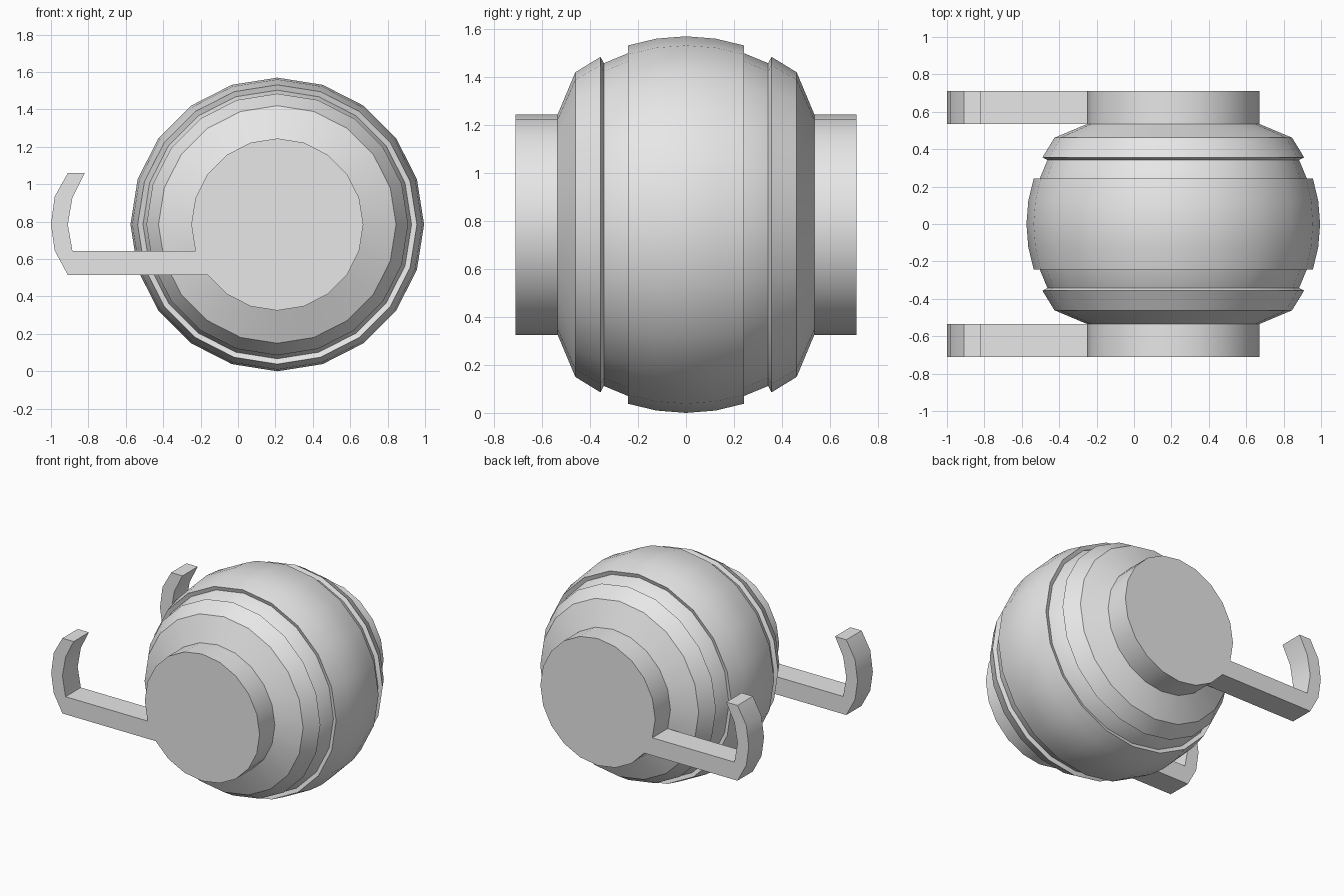
import bpy, bmesh, math

cube = bpy.data.objects.get("Cube")
if cube:
    bpy.data.objects.remove(cube, do_unlink=True)

SIDES = 20
CX, CZ = 0.21, 0.785       # axis of the barrel, running along y
OUTER, INNER = 0.785, 0.755
CAP_R, CAP_IN, CAP_OUT = 0.46, 0.535, 0.71

grey = bpy.data.materials.new("plain_grey")
grey.use_nodes = True
colour = (0.8, 0.8, 0.8, 1)
grey.diffuse_color = colour
grey.node_tree.nodes["Principled BSDF"].inputs["Base Color"].default_value = colour


def finish(name, bm):
    bmesh.ops.remove_doubles(bm, verts=bm.verts, dist=1e-4)
    bmesh.ops.recalc_face_normals(bm, faces=bm.faces)
    mesh = bpy.data.meshes.new(name)
    bm.to_mesh(mesh)
    bm.free()
    mesh.materials.append(grey)
    obj = bpy.data.objects.new(name, mesh)
    bpy.context.collection.objects.link(obj)
    bpy.ops.object.select_all(action="DESELECT")
    obj.select_set(True)
    bpy.context.view_layer.objects.active = obj
    bpy.ops.object.shade_smooth_by_angle(angle=math.radians(30))


def arc(radius, start, end, step=9):
    """Points (y, r) on a circle, by latitude in degrees."""
    angles = range(start, end + 1, step)
    return [(radius * math.sin(math.radians(a)), radius * math.cos(math.radians(a)))
            for a in angles]


def lathe(name, profile):
    """Turn a closed (y, r) profile about the barrel axis."""
    bm = bmesh.new()
    verts = [bm.verts.new((CX + r, y, CZ)) for y, r in profile]
    edges = [bm.edges.new((v, verts[i - 1])) for i, v in enumerate(verts)]
    bmesh.ops.spin(bm, geom=verts + edges, cent=(CX, 0, CZ), axis=(0, 1, 0),
                   angle=math.tau, steps=SIDES, use_merge=False)
    # the seam and any points on the axis are welded in finish
    bmesh.ops.dissolve_degenerate(bm, dist=1e-5, edges=bm.edges)
    finish(name, bm)


# Round core and the raised middle band
core = arc(INNER, -36, 36)
lathe("core", [(core[0][0], 0)] + core + [(core[-1][0], 0)])
lathe("middle_band", arc(OUTER, -18, 18) + arc(INNER - 0.01, -18, 18)[::-1])

# Cap outline with its hooked arm, as (x, z)
cap = [(CX + CAP_R * math.cos(math.radians(a)), CZ + CAP_R * math.sin(math.radians(a)))
       for a in range(-144, 199, 18)]
arm = [(-0.885, 0.643), (-0.91, 0.785), (-0.885, 0.93), (-0.82, 1.06),
       (-0.91, 1.06), (-0.98, 0.935), (-1.0, 0.785), (-0.98, 0.645), (-0.91, 0.515)]

for side, label in ((-1, "front"), (1, "back")):
    # Tapered collar
    collar = arc(OUTER, 27, 36) + [(CAP_IN, CAP_R)] + arc(INNER - 0.01, 27, 36)[::-1]
    lathe(label + "_collar", [(side * y, r) for y, r in collar])

    # Cap plate and hooked arm in one piece
    bm = bmesh.new()
    face = bm.faces.new([bm.verts.new((x, side * CAP_IN, z)) for x, z in cap + arm])
    moved = bmesh.ops.extrude_face_region(bm, geom=[face], use_keep_orig=True)["geom"]
    bmesh.ops.translate(bm, vec=(0, side * (CAP_OUT - CAP_IN), 0),
                        verts=[g for g in moved if isinstance(g, bmesh.types.BMVert)])
    finish(label + "_cap_and_hook", bm)
